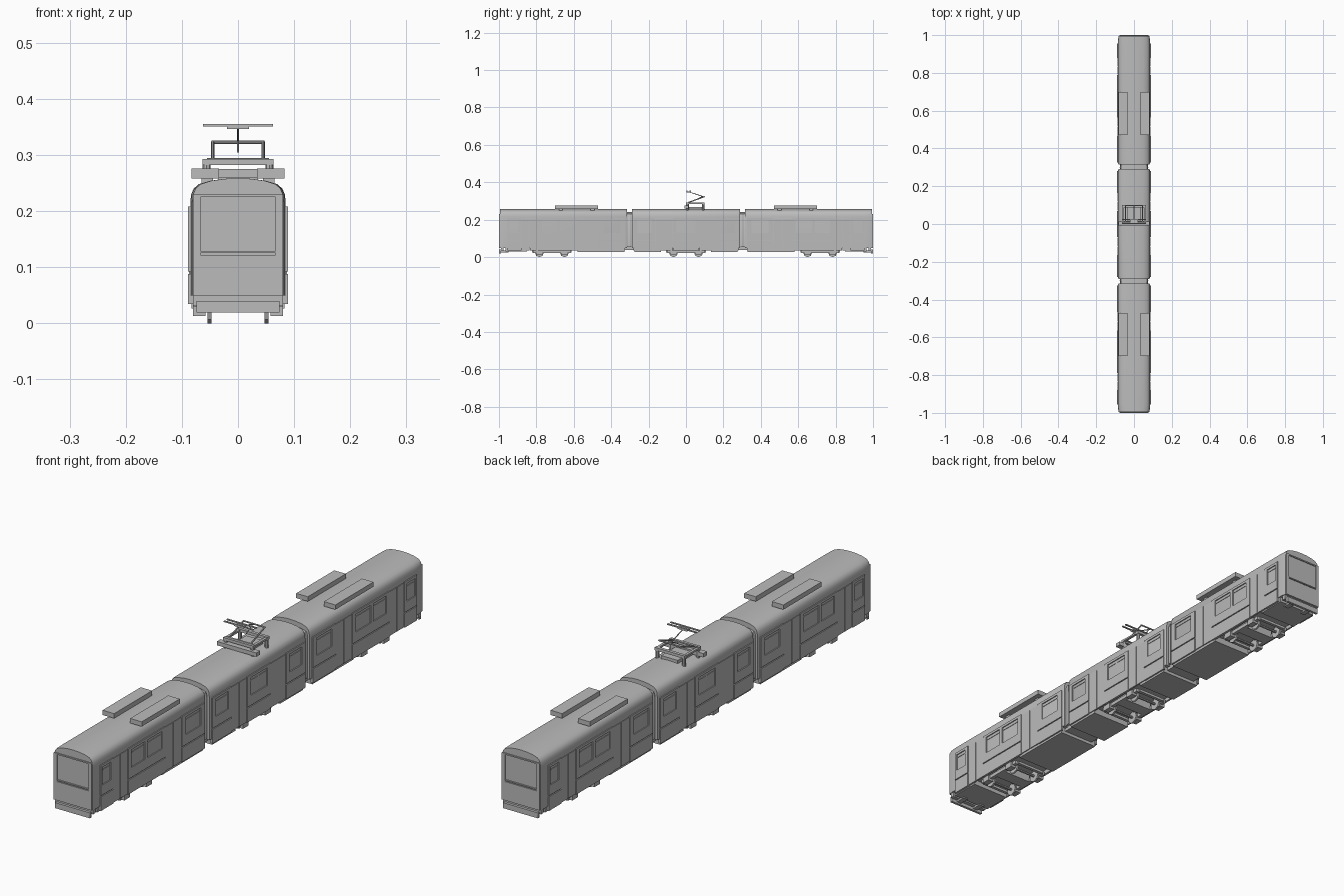
import bpy, bmesh
from mathutils import Vector

cube = bpy.data.objects.get("Cube")
if cube:
    bpy.data.objects.remove(cube, do_unlink=True)

grey = bpy.data.materials.new("plain_grey")
grey.use_nodes = True
grey.diffuse_color = (0.5, 0.5, 0.5, 1)
grey.node_tree.nodes["Principled BSDF"].inputs["Base Color"].default_value = (0.5, 0.5, 0.5, 1)


def finish(name, bm, smooth=False):
    bmesh.ops.recalc_face_normals(bm, faces=bm.faces)
    mesh = bpy.data.meshes.new(name)
    bm.to_mesh(mesh)
    bm.free()
    mesh.materials.append(grey)
    ob = bpy.data.objects.new(name, mesh)
    bpy.context.collection.objects.link(ob)
    if smooth:
        bpy.ops.object.select_all(action="DESELECT")
        ob.select_set(True)
        bpy.context.view_layer.objects.active = ob
        bpy.ops.object.shade_smooth_by_angle(angle=0.5)
    return ob


def boxes(name, spans):
    """One object from boxes given as (x range, y range, z range)."""
    bm = bmesh.new()
    for span in spans:
        new = bmesh.ops.create_cube(bm, size=1)["verts"]
        for v in new:
            v.co = [(a + b) / 2 + c * abs(b - a) for (a, b), c in zip(span, v.co)]
    return finish(name, bm)


def rods(name, pairs, radius):
    bm = bmesh.new()
    for a, b in pairs:
        a, b = Vector(a), Vector(b)
        new = bmesh.ops.create_cone(bm, cap_ends=True, segments=8, radius1=radius,
                                    radius2=radius, depth=(b - a).length)["verts"]
        turn = (b - a).to_track_quat("Z", "Y")
        for v in new:
            v.co = turn @ v.co + (a + b) / 2
    return finish(name, bm, True)


def loft(name, half, sections):
    """Loft a mirrored half profile along y; sections hold (y, width scale)."""
    ring = half + [(-x, z) for x, z in reversed(half) if x > 0]
    bm = bmesh.new()
    loops = [[bm.verts.new((x * s, y, z)) for x, z in ring] for y, s in sections]
    for a, b in zip(loops, loops[1:]):
        for i in range(len(ring)):
            j = (i + 1) % len(ring)
            bm.faces.new((a[i], a[j], b[j], b[i]))
    bm.faces.new(loops[0])
    bm.faces.new(loops[-1])
    return finish(name, bm, True)


def both(lo, hi, s):
    return (s * lo, s * hi) if s > 0 else (-hi, -lo)


W, SKIN, FLOOR = 0.085, 0.089, 0.05
HULL = [(W, FLOOR), (W, 0.215), (0.0835, 0.23), (0.079, 0.24),
        (0.07, 0.248), (0.05, 0.254), (0.025, 0.2575), (0, 0.2585)]
BELLOWS = [(0.076, 0.055), (0.076, 0.215), (0.07, 0.23), (0.045, 0.237), (0, 0.24)]


def side_skin(name, start, end, windows, doors, s):
    """Raised side cladding that leaves windows and door leaves recessed."""
    spans = []
    for side in (-1, 1):
        x, leaf = both(0.08, SKIN, side), both(0.08, 0.087, side)
        edge = start
        for lo, hi in sorted(windows + doors) + [(end, end)]:
            if lo > edge:
                spans.append((x, both(edge, lo, s), (0.092, 0.208)))
                spans.append((x, both(edge, lo, s), (0.034, 0.088)))
            edge = hi
        for lo, hi in windows:
            for z in ((0.034, 0.088), (0.092, 0.13), (0.198, 0.208)):
                spans.append((x, both(lo, hi, s), z))
            spans.append((leaf, both(lo + 0.004, hi - 0.004, s), (0.185, 0.187)))
        for lo, hi in doors:
            mid = (lo + hi) / 2
            spans.append((leaf, both(lo + 0.002, mid - 0.001, s), (0.036, 0.205)))
            spans.append((leaf, both(mid + 0.001, hi - 0.002, s), (0.036, 0.205)))
    boxes(name, spans)


def bogie(name, yc):
    spans, axles, wheels = [], [], []
    for side in (-1, 1):
        spans.append((both(0.058, 0.072, side), (yc - 0.1, yc + 0.1), (0.022, 0.036)))
        for end in (-1, 1):
            y = yc + end * 0.067
            spans.append((both(0.058, 0.08, side), (y - 0.017, y + 0.017), (0.013, 0.034)))
            wheels.append(((side * 0.047, y, 0.024), (side * 0.054, y, 0.024)))
    for end in (-1, 1):
        y = yc + end * 0.067
        axles.append(((-0.06, y, 0.024), (0.06, y, 0.024)))
        spans.append(((-0.06, 0.06), (yc + end * 0.1 - 0.006, yc + end * 0.1 + 0.006), (0.024, 0.034)))
    spans.append(((-0.06, 0.06), (yc - 0.025, yc + 0.025), (0.022, 0.05)))
    boxes(name + "_frame", spans)
    rods(name + "_axles", axles, 0.005)
    rods(name + "_wheels", wheels, 0.024)


# End cars, mirrored front to back
for label, s in (("front", -1), ("rear", 1)):
    loft(label + "_car_body", HULL, [(s * 0.315, 0.96), (s * 0.325, 1), (s * 0.95, 1),
                                     (s * 0.98, 0.985), (s * 0.995, 0.955)])
    side_skin(label + "_car_sides", 0.325, 0.955,
              [(0.35, 0.44), (0.585, 0.675), (0.69, 0.77), (0.895, 0.945)],
              [(0.465, 0.565), (0.79, 0.88)], s)
    boxes(label + "_car_underfloor", [
        ((-0.083, 0.083), both(0.33, 0.58, s), (0.026, 0.055)),
        ((-0.08, 0.08), both(0.85, 0.965, s), (0.03, 0.055))])
    # Cab face: frame around the recessed windscreen, lower panel and bumper
    face = both(0.985, 0.999, s)
    boxes(label + "_cab_face", [
        ((-0.08, 0.08), face, (0.05, 0.122)),
        ((-0.068, 0.068), both(0.985, 1, s), (0.125, 0.129)),
        ((-0.08, -0.067), face, (0.122, 0.226)),
        ((0.067, 0.08), face, (0.122, 0.226)),
        ((-0.08, 0.08), face, (0.225, 0.23))])
    boxes(label + "_bumper", [
        ((-0.074, 0.074), both(0.99, 1, s), (0.019, 0.04)),
        ((-0.08, 0.08), both(0.975, 0.99, s), (0.032, 0.05)),
        ((-0.05, -0.03), both(0.95, 0.993, s), (0.025, 0.035)),
        ((0.03, 0.05), both(0.95, 0.993, s), (0.025, 0.035))])
    for side, hand in ((-1, "right"), (1, "left")):
        boxes(f"{label}_{hand}_roof_unit", [(both(0.034, 0.083, side), both(0.47, 0.7, s), (0.258, 0.276))])
        boxes(f"{label}_{hand}_roof_unit_feet", [
            (both(0.045, 0.065, side), both(y, y + 0.02, s), (0.245, 0.26)) for y in (0.49, 0.66)])
    # Flexible joint and its floor plate
    loft(label + "_bellows", BELLOWS, [(s * (0.28 + i * 0.01), 0.96 if i % 2 else 1) for i in range(6)])
    boxes(label + "_joint_plate", [((-0.065, 0.065), both(0.27, 0.34, s), (0.038, 0.056))])
    bogie(label + "_bogie", s * 0.717)

# Middle car
loft("middle_car_body", HULL, [(-0.29, 0.96), (-0.28, 1), (0.28, 1), (0.29, 0.96)])
for label, s in (("front", -1), ("rear", 1)):
    side_skin(f"middle_car_{label}_sides", 0, 0.28,
              [(0, 0.05), (0.185, 0.26)], [(0.07, 0.165)], s)
    boxes(f"middle_car_{label}_underfloor", [((-0.083, 0.083), both(0.135, 0.275, s), (0.026, 0.055))])
bogie("middle_bogie", 0)

# Pantograph: base, insulators, lower frame, upper arm and contact head
boxes("pantograph_base", [
    ((-0.035, 0.035), (0, 0.1), (0.256, 0.269)),
    ((-0.063, 0.063), (0.0, 0.012), (0.282, 0.293)),
    ((-0.063, 0.063), (0.088, 0.1), (0.282, 0.293)),
    ((-0.063, -0.053), (0.0, 0.1), (0.284, 0.291)),
    ((0.053, 0.063), (0.0, 0.1), (0.284, 0.291)),
    ((-0.083, 0.083), (-0.008, 0.014), (0.26, 0.275))])
rods("pantograph_insulators", [((x, y, 0.25), (x, y, 0.284))
                               for x in (-0.056, 0.056) for y in (0.008, 0.092)], 0.007)
rods("pantograph_lower_frame", [
    ((-0.045, 0.012, 0.292), (-0.045, 0.098, 0.323)),
    ((0.045, 0.012, 0.292), (0.045, 0.098, 0.323)),
    ((-0.047, 0.098, 0.323), (0.047, 0.098, 0.323)),
    ((-0.055, 0.012, 0.292), (0.055, 0.012, 0.292))], 0.003)
rods("pantograph_upper_arm", [
    ((0, 0.098, 0.322), (0, 0.014, 0.349)),
    ((0, 0.05, 0.306), (0, 0.092, 0.327))], 0.002)
boxes("pantograph_head", [
    ((-0.062, 0.062), (0.002, 0.008), (0.351, 0.355)),
    ((-0.062, 0.062), (0.02, 0.026), (0.351, 0.355)),
    ((-0.02, 0.02), (0.004, 0.024), (0.346, 0.351))])
